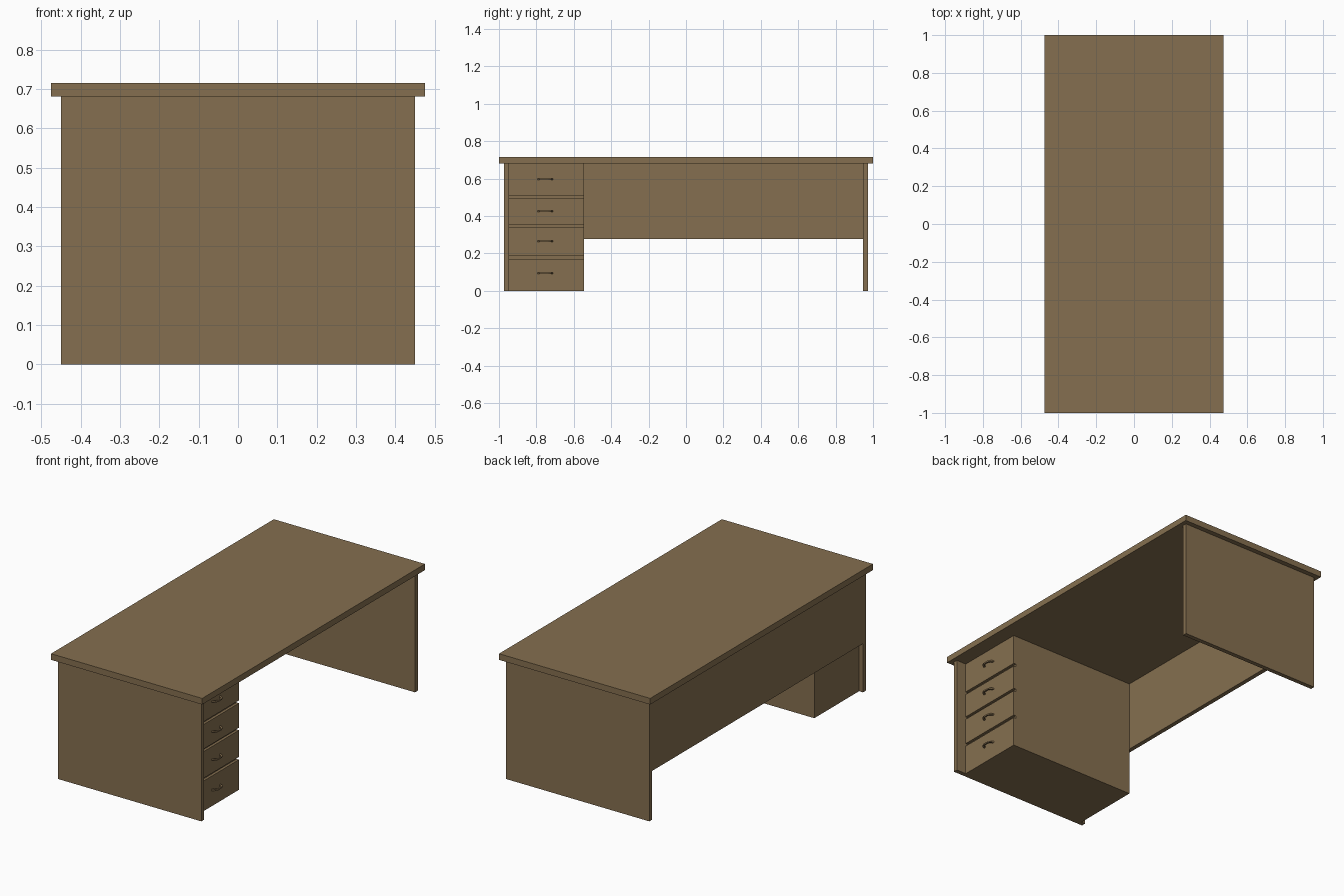
import bpy
import bmesh

cube = bpy.data.objects.get("Cube")
if cube:
    bpy.data.objects.remove(cube, do_unlink=True)

wood = bpy.data.materials.new("brown wood")
wood.use_nodes = True
colour = (0.235, 0.159, 0.079, 1)
wood.diffuse_color = colour
wood.node_tree.nodes["Principled BSDF"].inputs["Base Color"].default_value = colour


def finish(name, bm):
    bmesh.ops.recalc_face_normals(bm, faces=bm.faces[:])
    mesh = bpy.data.meshes.new(name)
    bm.to_mesh(mesh)
    bm.free()
    mesh.materials.append(wood)
    obj = bpy.data.objects.new(name, mesh)
    bpy.context.collection.objects.link(obj)
    return obj


def box(name, x, y, z):
    """Box from (min, max) ranges on each axis."""
    bm = bmesh.new()
    bmesh.ops.create_cube(bm, size=1)
    for v in bm.verts:
        v.co = [r[0] + (c + 0.5) * (r[1] - r[0]) for c, r in zip(v.co, (x, y, z))]
    return finish(name, bm)


def bow_handle(name, x, y, z, half=0.042, reach=0.026, bar=0.008):
    """Flat bow-shaped pull, extruded upward from a plan outline."""
    outer = [(0, -half), (reach * 0.75, -half * 0.75), (reach, -half * 0.4)]
    inner = [(0, -half + bar * 1.5), (reach * 0.75 - bar, -half * 0.6),
             (reach - bar, -half * 0.35)]
    outline = outer + [(a, -b) for a, b in reversed(outer)]
    outline += [(a, -b) for a, b in inner] + list(reversed(inner))
    bm = bmesh.new()
    face = bm.faces.new([bm.verts.new((x + a, y + b, z - bar / 2)) for a, b in outline])
    ext = bmesh.ops.extrude_face_region(bm, geom=[face])
    for v in ext["geom"]:
        if isinstance(v, bmesh.types.BMVert):
            v.co.z += bar
    return finish(name, bm)


# Main panels
under = 0.681
box("desk_top", (-0.475, 0.475), (-1, 1), (under, 0.716))
box("front_end_panel", (-0.45, 0.45), (-0.972, -0.947), (0, under))
box("back_end_panel", (-0.45, 0.45), (0.947, 0.972), (0, under))
box("modesty_panel", (-0.45, -0.425), (-0.947, 0.947), (0.277, under))

# Drawer pedestal with four separate fronts
pedestal = (-0.947, -0.545)
face_x, lip = 0.388, 0.015
box("pedestal_body", (-0.425, face_x - lip), pedestal, (0, under))
drawers = [(0, 0.171, 0.093), (0.187, 0.338, 0.265),
           (0.353, 0.492, 0.424), (0.508, under, 0.595)]
for i, (low, high, grip) in enumerate(drawers, 1):
    box(f"drawer_front_{i}", (face_x - lip, face_x), pedestal, (low, high))
    bow_handle(f"drawer_handle_{i}", face_x, -0.752, grip)
